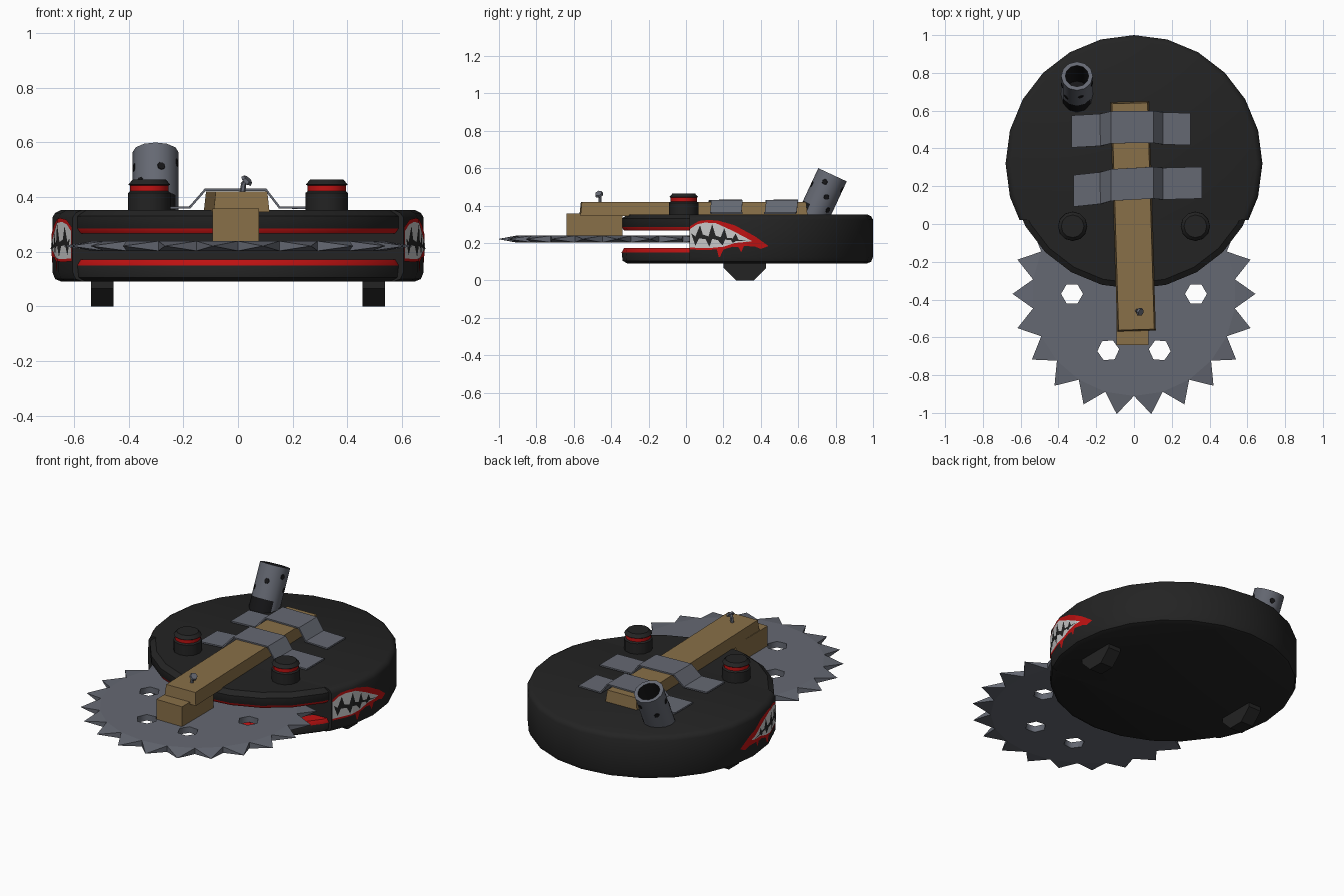
import bpy, bmesh, math
from mathutils import Matrix, Vector

if "Cube" in bpy.data.objects:
    bpy.data.objects.remove(bpy.data.objects["Cube"])

COLS = {"black": (0.017, 0.017, 0.017), "red": (0.52, 0.006, 0.006),
        "steel": (0.13, 0.14, 0.17), "wood": (0.25, 0.16, 0.065),
        "bone_white": (0.58, 0.58, 0.58), "soot": (0.008, 0.008, 0.009)}
MATS = {}
for k, c in COLS.items():
    MATS[k] = bpy.data.materials.new(k)
    MATS[k].diffuse_color = (*c, 1)


def finish(name, bm, mats, smooth=None, recalc=True):
    if recalc:
        bmesh.ops.recalc_face_normals(bm, faces=bm.faces)
    me = bpy.data.meshes.new(name)
    bm.to_mesh(me)
    bm.free()
    for m in mats:
        me.materials.append(MATS[m])
    ob = bpy.data.objects.new(name, me)
    bpy.context.collection.objects.link(ob)
    if smooth:
        for p in me.polygons:
            p.use_smooth = True
        me.set_sharp_from_angle(angle=math.radians(smooth))
    return ob


def lathe(profile, n, seg_mat=(), cap_mat=(0, 0), matrix=Matrix(), phase=0.0):
    """Revolve (r, z) points about z, close both ends."""
    bm = bmesh.new()
    rings = []
    for r, z in profile:
        rings.append([bm.verts.new(matrix @ Vector((r * math.cos(a), r * math.sin(a), z)))
                      for a in (2 * math.pi * i / n + phase for i in range(n))])
    for j in range(len(rings) - 1):
        for i in range(n):
            k = (i + 1) % n
            f = bm.faces.new((rings[j][i], rings[j][k], rings[j + 1][k], rings[j + 1][i]))
            f.material_index = seg_mat[j] if j < len(seg_mat) else 0
    for ring, m in ((rings[0], cap_mat[0]), (rings[-1], cap_mat[1])):
        bm.faces.new(ring).material_index = m
    return bm


def cut_y(bm, y, keep_back):
    geom = bm.verts[:] + bm.edges[:] + bm.faces[:]
    r = bmesh.ops.bisect_plane(bm, geom=geom, plane_co=(0, y, 0), plane_no=(0, 1, 0),
                               clear_inner=keep_back, clear_outer=not keep_back)
    edges = [e for e in r["geom_cut"] if isinstance(e, bmesh.types.BMEdge)]
    for f in bmesh.ops.contextual_create(bm, geom=edges)["faces"]:
        f.material_index = 0


# Round body: back part plus two jaws around the saw slot
N, R, CY, WALL = 24, 0.68, 0.32, 0.02
MOVE = Matrix.Translation((0, CY, 0))
bm = lathe([(R - .035, .09), (R - .01, .1), (R, .125), (R, .325), (R - .01, .342), (R - .03, .352)], N, matrix=MOVE)
cut_y(bm, WALL, True)
finish("body_back", bm, ["black", "red"], 35)
J = 0.664
bm = lathe([(.58, .27), (J - .012, .267), (J, .285), (J, .33), (J - .03, .352)], N,
           (1, 1), matrix=MOVE)
cut_y(bm, WALL, False)
finish("upper_jaw", bm, ["black", "red"], 35)
bm = lathe([(J - .03, .09), (J - .005, .105), (J, .15), (J - .012, .172), (.58, .17)], N,
           (0, 0, 1, 1), matrix=MOVE)
cut_y(bm, WALL, False)
finish("lower_jaw", bm, ["black", "red"], 35)


# Painted mouth corners: thin strips that follow the facets of the body
def body_x(y):
    a = 2 * math.pi / N
    k = math.floor(math.asin((y - CY) / R) / a)
    (x0, y0), (x1, y1) = [(R * math.cos(i * a), R * math.sin(i * a)) for i in (k, k + 1)]
    return x0 + (x1 - x0) * (y - CY - y0) / (y1 - y0)


def lerp(pts, y):
    for (a, u), (b, v) in zip(pts, pts[1:]):
        if a <= y <= b:
            return u + (v - u) * (y - a) / (b - a)
    return pts[-1][1]


def paint(name, color, hi, lo, offset):
    a, b = hi[0][0], hi[-1][0]
    ys = sorted({round(a + (b - a) * i / 40, 4) for i in range(41)}
                | {p[0] for p in hi + lo if a <= p[0] <= b})
    for side, s in (("right", 1), ("left", -1)):
        bm = bmesh.new()
        cols = [[bm.verts.new((s * (body_x(y) + offset), y, z)) for z in (lerp(lo, y), lerp(hi, y))]
                for y in ys]
        for p, q in zip(cols, cols[1:]):
            f = [p[0], q[0], q[1], p[1]]
            bm.faces.new(f if s > 0 else f[::-1])
        finish(f"{name}_{side}", bm, [color], recalc=False)


paint("lip_paint", "red",
      [(.022, .29), (.07, .318), (.12, .323), (.17, .32), (.26, .295), (.37, .235), (.44, .185)],
      [(.022, .165), (.10, .162), (.165, .165), (.175, .126), (.182, .126), (.2, .165), (.25, .18),
       (.28, .178), (.295, .15), (.31, .185), (.37, .18), (.40, .168), (.44, .183)], .003)
paint("tooth_paint", "bone_white",
      [(.022, .275), (.06, .3), (.10, .309), (.16, .306), (.25, .265), (.35, .212)],
      [(.022, .175), (.13, .173), (.2, .18), (.26, .2), (.35, .208)], .005)
# dark zigzag gap between the teeth
paint("tooth_gap_paint", "black",
      [(.03, .25), (.05, .235), (.075, .295), (.09, .245), (.12, .235), (.14, .3), (.158, .24),
       (.185, .23), (.205, .28), (.22, .228), (.25, .225), (.265, .25), (.28, .218), (.33, .21)],
      [(.03, .245), (.05, .185), (.07, .225), (.105, .22), (.125, .18), (.14, .222), (.17, .215),
       (.195, .187), (.21, .218), (.24, .215), (.25, .2), (.27, .212), (.33, .209)], .007)

# Saw blade: disc with holes, then pointed teeth
BY, BZ, T, VALLEY, TIP, H = -0.37, 0.221, 22, 0.54, 0.643, 0.018
cu = bpy.data.curves.new("blade_outline", "CURVE")
cu.dimensions, cu.fill_mode, cu.extrude = "2D", "BOTH", H


def spline(pts):
    sp = cu.splines.new("POLY")
    sp.points.add(len(pts) - 1)
    for p, c in zip(sp.points, pts):
        p.co = (*c, 0, 1)
    sp.use_cyclic_u = True


def ring(r, n, cx=0, cy=0, ph=0.0):
    return [(cx + r * math.cos(ph + 2 * math.pi * i / n), cy + r * math.sin(ph + 2 * math.pi * i / n))
            for i in range(n)]


step = 2 * math.pi / T
vall = ring(VALLEY, T, ph=step / 2)
spline(vall)
for d in (0, 65.45, 114.55, 180, 245.45, 294.55):
    a = math.radians(d)
    spline(ring(.058, 6, .328 * math.cos(a), .328 * math.sin(a), a))
tmp = bpy.data.objects.new("blade_outline", cu)
bpy.context.collection.objects.link(tmp)
disc = bpy.data.meshes.new_from_object(tmp.evaluated_get(bpy.context.evaluated_depsgraph_get()))
bpy.data.objects.remove(tmp)
bm = bmesh.new()
bm.from_mesh(disc)
bmesh.ops.remove_doubles(bm, verts=bm.verts, dist=1e-5)
bmesh.ops.recalc_face_normals(bm, faces=bm.faces)
for i in range(T):
    p, q = vall[i - 1], vall[i]
    tip = bm.verts.new((TIP * math.cos(i * step), TIP * math.sin(i * step), 0))
    a, b, c, d = [bm.verts.new((*v, z)) for v, z in ((p, -H), (q, -H), (q, H), (p, H))]
    for f in ((a, tip, b), (b, tip, c), (c, tip, d), (d, tip, a)):
        bm.faces.new(f[::-1])
    bm.faces.new((a, b, c, d)[::-1])
bmesh.ops.recalc_face_normals(bm, faces=bm.faces)
bmesh.ops.translate(bm, verts=bm.verts, vec=(0, BY, BZ))
for f in bm.faces:
    f.material_index = 0
finish("saw_blade", bm, ["steel"], recalc=False)


# Wooden beam and the block that holds the blade
def block(name, size, loc, rot, taper):
    bm = bmesh.new()
    bmesh.ops.create_cube(bm, size=1)
    for v in bm.verts:
        t = taper if v.co.z > 0 else 0
        v.co = [v.co[i] * (size[i] - (2 * t if i < 2 else 0)) for i in range(3)]
    bmesh.ops.transform(bm, verts=bm.verts,
                        matrix=Matrix.Translation(loc) @ Matrix.Rotation(math.radians(rot), 4, "Z"))
    finish(name, bm, ["wood"])


block("main_beam", (.205, 1.215, .075), (-.005, .04, .3825), 1.7, .008)
block("blade_block", (.17, .3, .13), (-.008, -.49, .293), 0, 0)

# Steel straps over the beam
for name, x0, x1, y, w, slope in (("back_strap", -.33, .30, .505, .17, .01),
                                  ("front_strap", -.32, .36, .205, .168, .055)):
    bm = bmesh.new()
    prof = [(x0, .356), (-.175, .358), (-.118, .423), (.1, .423), (.15, .358), (x1, .356)]
    bow = (-.012, -.005, .008, .008, 0, -.006)
    rows = [[bm.verts.new((x, y + b + slope * x + s * w / 2, z)) for s in (-1, 1)]
            for (x, z), b in zip(prof, bow)]
    for p, q in zip(rows, rows[1:]):
        bm.faces.new((p[0], q[0], q[1], p[1]))
    ob = finish(name, bm, ["steel"], recalc=False)
    m = ob.modifiers.new("thickness", "SOLIDIFY")
    m.thickness, m.offset = .009, 1

# Bent nail
P = Matrix.Translation((.015, -.46, .41))
finish("nail_shank", lathe([(.011, 0), (.009, .045)], 6, matrix=P @ Matrix.Rotation(.15, 4, "Y")), ["steel"])
Q = Matrix.Translation((.02, -.46, .448)) @ Matrix.Rotation(.75, 4, "Y") @ Matrix.Rotation(.3, 4, "X")
finish("nail_head", lathe([(.009, -.006), (.01, .014), (.024, .014), (.02, .026)], 6, matrix=Q), ["steel"])

# Knobs and wheels, both sides
for side, s in (("right", 1), ("left", -1)):
    finish("knob_" + side,
           lathe([(.078, .34), (.078, .415), (.07, .422), (.07, .442), (.077, .446), (.06, .465)], 12,
                 (0, 0, 1), matrix=Matrix.Translation((s * .325, -.012, 0))), ["black", "red"], 40)
    M = Matrix.Translation((s * .497, .315, .113)) @ Matrix.Rotation(math.pi / 2, 4, "Y")
    finish("wheel_" + side, lathe([(.1225, -.041), (.1225, .041)], 8, matrix=M, phase=math.pi / 8), ["black"])

# Exhaust pipe: hollow, tilted back, sooty foot and specks
L, PR, PN = .292, .084, 12
M = Matrix.Translation((-.302, .66, .3)) @ Matrix.Rotation(-math.radians(25), 4, "X")
bm = lathe([(PR, 0), (PR, .1), (PR, L), (PR - .022, L), (PR - .024, .1)], PN, (0, 0, 0, 1), (1, 1), M)
for f in bm.faces:
    c = M.inverted() @ f.calc_center_median()
    if c.z < .08 and c.y < -.03:
        f.material_index = 1
finish("exhaust_pipe", bm, ["steel", "soot"], 40)
for i, (k, h) in enumerate(((0, .17), (11, .24), (1, .11), (9, .2), (7, .15), (6, .22), (4, .18), (2, .24))):
    a = 2 * math.pi * (k + .5) / PN
    D = (M @ Matrix.Translation((0, 0, h)) @ Matrix.Rotation(a, 4, "Z")
         @ Matrix.Translation((PR * math.cos(math.pi / PN), 0, 0)) @ Matrix.Rotation(math.pi / 2, 4, "Y"))
    finish(f"soot_speck_{i + 1}", lathe([(.017, -.002), (.014, .002)], 7, matrix=D), ["soot"])

for m in bpy.data.materials:
    if m.users and not m.is_grease_pencil:
        m.use_nodes = True
        m.node_tree.nodes["Principled BSDF"].inputs["Base Color"].default_value = m.diffuse_color
